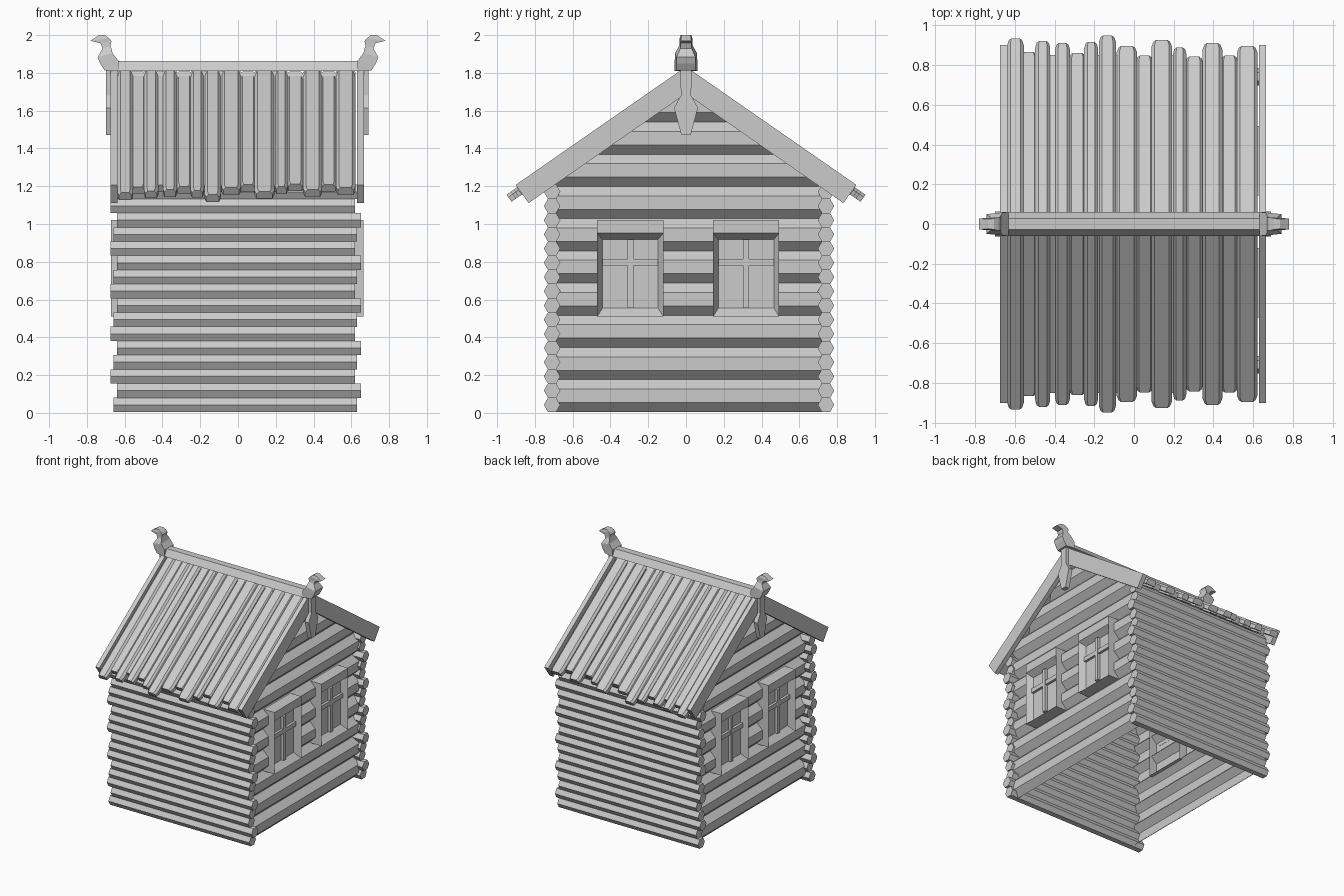
import bpy, bmesh
from math import cos, sin, pi, atan
from mathutils import Vector

if "Cube" in bpy.data.objects:
    bpy.data.objects.remove(bpy.data.objects["Cube"])

CX = -0.004            # walls sit slightly off centre
SLOPE = 0.6975         # roof pitch
ANG = atan(SLOPE)
YF, YB = -0.709, 0.741  # centre lines of the front and back log walls


def loft(name, rings, first_cap=True, closed=True):
    """Solid (or open strip) through rings of equal point count."""
    bm = bmesh.new()
    vs = [[bm.verts.new(p) for p in r] for r in rings]
    n = len(vs[0])
    for a, b in zip(vs, vs[1:]):
        for i in range(n if closed else n - 1):
            j = (i + 1) % n
            bm.faces.new((a[i], a[j], b[j], b[i]))
    if closed:
        if first_cap:
            bm.faces.new(vs[0])
        bm.faces.new(vs[-1])
    bmesh.ops.recalc_face_normals(bm, faces=bm.faces)
    me = bpy.data.meshes.new(name)
    bm.to_mesh(me)
    bm.free()
    ob = bpy.data.objects.new(name, me)
    bpy.context.collection.objects.link(ob)
    return ob


def prism_x(name, yz, x0, x1):
    return loft(name, [[(x, y, z) for y, z in yz] for x in (x0, x1)])


def box(name, x0, x1, y0, y1, z0, z1):
    return prism_x(name, [(y0, z0), (y1, z0), (y1, z1), (y0, z1)], x0, x1)


# Front and back walls: hexagonal logs with staggered ends
ends = [(-0.66, 0.63), (-0.64, 0.652), (-0.675, 0.62)]
for wall, yc in (("front", YF), ("back", YB)):
    for k in range(16):
        zc = 0.0425 + 0.0752 * k
        hexa = [(yc + 0.0436 * cos(i * pi / 3), zc + 0.0436 * sin(i * pi / 3)) for i in range(6)]
        prism_x(f"{wall}_wall_log", hexa, *ends[k % 3])

# Gable walls: outer faces of eight-sided logs, trimmed to the roof slope
R = 0.0865 / cos(pi / 8)
for sx in (-1, 1):
    for k in range(10):
        zc = 0.0905 + 0.1705 * k
        rings = [[(CX + sx * (0.525 + R * cos((i - 1.5) * pi / 4)), y, zc + R * sin((i - 1.5) * pi / 4))
                  for i in range(4)] for y in (YF + 0.01, YB - 0.01)]
        ob = loft("gable_log", rings, closed=False)
        bm = bmesh.new()
        bm.from_mesh(ob.data)
        for sy in (-1, 1):
            bmesh.ops.bisect_plane(bm, geom=bm.verts[:] + bm.edges[:] + bm.faces[:],
                                   plane_co=(0, 0, 1.76), plane_no=(0, sy * SLOPE, 1),
                                   clear_outer=True)
        if sum((f.normal.x * sx for f in bm.faces)) < 0:   # face outwards
            bmesh.ops.reverse_faces(bm, faces=bm.faces)
        bm.to_mesh(ob.data)
        bm.free()

# Roof planks: centre x, half width, eave reach; long ones lie on top
planks = [(-.597, .042, .935), (-.53, .045, .875), (-.46, .038, .922), (-.41, .05, .86),
          (-.36, .038, .912), (-.285, .045, .87), (-.216, .035, .918), (-.134, .043, .95),
          (-.175, .04, .86), (-.036, .052, .897), (.053, .045, .857), (.14, .052, .927),
          (.23, .034, .89), (.18, .05, .86), (.303, .046, .852), (.395, .05, .912),
          (.48, .045, .857), (.57, .052, .897), (-.085, .04, .86)]
for sy in (-1, 1):
    d = Vector((0, sy * cos(ANG), -sin(ANG)))
    n = Vector((0, sy * sin(ANG), cos(ANG)))
    for xc, w, reach in planks:
        lift = 0 if reach > 0.88 else -0.014
        c = 0.016
        sec = [(-w, -.046), (w, -.046), (w, -c), (w - c, 0), (c - w, 0), (-w, -c)]
        ring = [Vector((xc, 0, 1.818)) + Vector((x, 0, 0)) + n * (h + lift) for x, h in sec]
        # narrowed plank end
        length = reach / cos(ANG)
        neck = [p + d * (length - 0.03) for p in ring]
        end = [p + d * length for p in ring]
        for p in end:
            p.x = xc + (p.x - xc) * 0.8
        loft("roof_plank", [ring, neck, end])

# Bargeboards and hanging pendants on both gables
for sx in (-1, 1):
    for sy in (-1, 1):
        prism_x("bargeboard", [(0, 1.833), (sy * .902, 1.207), (sy * .833, 1.111), (0, 1.69)],
                CX + sx * .634, CX + sx * .67)
    half = [(.03, 1.82), (.027, 1.68), (.063, 1.615), (.025, 1.472)]
    prism_x("gable_pendant", half + [(-y, z) for y, z in reversed(half)],
            CX + sx * .66, CX + sx * .695)

# Ridge beam
prism_x("ridge_beam", [(-.06, 1.81), (.06, 1.81), (.028, 1.863), (-.028, 1.863)], -.665, .665)

# Carved bird heads at the beam ends: back x,z  front x,z  half width
head = [(.632, 1.81, .706, 1.812, .06), (.632, 1.862, .73, 1.85, .06),
        (.664, 1.905, .743, 1.883, .058), (.675, 1.945, .717, 1.93, .035),
        (.67, 1.968, .728, 1.957, .034), (.683, 1.985, .78, 1.97, .033),
        (.705, 2.0, .735, 2.0, .028)]
for sx in (-1, 1):
    loft("ridge_head", [[(sx * xb, -w, zb), (sx * xf, -w * .85, zf), (sx * xf, w * .85, zf), (sx * xb, w, zb)]
                        for xb, zb, xf, zf, w in head])

# Windows: splayed frame, pane, header board and cross bars
for sx in (-1, 1):
    def X(x):
        return CX + sx * x
    for y0, y1 in ((-.47, -.12), (.143, .493)):
        outer = [(y0, .51), (y1, .51), (y1, .952), (y0, .952)]
        inner = [(y0 + .028, .555), (y1 - .028, .555), (y1 - .028, .918), (y0 + .028, .918)]
        loft("window_frame", [[(X(x), y, z) for y, z in r]
                              for x, r in ((.54, outer), (.668, outer), (.617, inner))],
             first_cap=False)
        box("window_header", X(.54), X(.668), y0, y1, .952, 1.022)
        ym = (y0 + y1) / 2
        box("window_bar_vertical", X(.61), X(.64), ym - .016, ym + .016, .555, .918)
        box("window_bar_cross", X(.61), X(.638), y0 + .028, y1 - .028, .78, .815)
